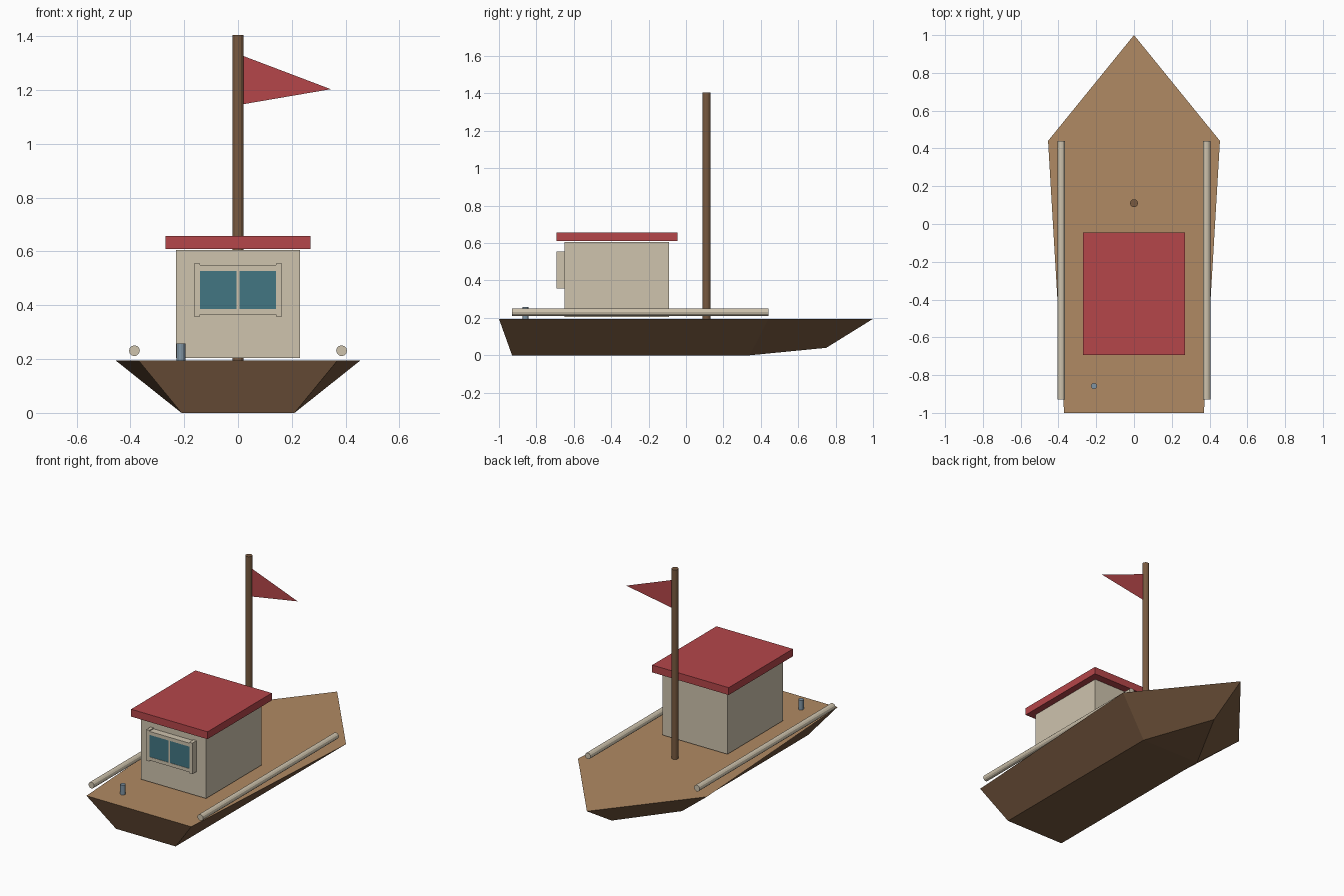
import bpy, bmesh
from mathutils import Matrix, Vector

if "Cube" in bpy.data.objects:
    bpy.data.objects.remove(bpy.data.objects["Cube"])


def material(name, rgb):
    m = bpy.data.materials.new(name)
    m.diffuse_color = (*rgb, 1)
    m.use_nodes = True
    m.node_tree.nodes["Principled BSDF"].inputs["Base Color"].default_value = m.diffuse_color
    return m


HULL = material("dark_wood", (0.188, 0.102, 0.051))
DECK = material("deck_wood", (0.434, 0.254, 0.125))
CREAM = material("cream_paint", (0.62, 0.546, 0.42))
RED = material("red_paint", (0.462, 0.061, 0.068))
GLASS = material("teal_glass", (0.055, 0.18, 0.223))
STEEL = material("steel", (0.22, 0.30, 0.37))


def finish(name, bm, *mats):
    me = bpy.data.meshes.new(name)
    bm.to_mesh(me)
    bm.free()
    for m in mats:
        me.materials.append(m)
    ob = bpy.data.objects.new(name, me)
    bpy.context.collection.objects.link(ob)
    return ob


def box(name, x, y, z, mat):
    """Box from (min, max) ranges on each axis."""
    bm = bmesh.new()
    bmesh.ops.create_cube(bm, size=1)
    for v in bm.verts:
        v.co = [r[0] if c < 0 else r[1] for r, c in zip((x, y, z), v.co)]
    return finish(name, bm, mat)


def rod(name, a, b, r, mat, sides=12):
    """Flat-sided cylinder from point a to point b."""
    a, b = Vector(a), Vector(b)
    d = b - a
    rot = d.to_track_quat('Z', 'Y').to_matrix().to_4x4()
    bm = bmesh.new()
    bmesh.ops.create_cone(bm, cap_ends=True, segments=sides, radius1=r, radius2=r,
                          depth=d.length, matrix=Matrix.Translation((a + b) / 2) @ rot)
    return finish(name, bm, mat)


# Hull: five-sided deck outline tapering to a narrower bottom
D = 0.195
top = [(-0.37, -1, D), (0.37, -1, D), (0.455, 0.44, D), (0, 1, D), (-0.455, 0.44, D)]
low = [(-0.21, -0.93, 0), (0.21, -0.93, 0), (0.21, 0.34, 0), (0, 0.75, 0.04), (-0.21, 0.34, 0)]
bm = bmesh.new()
t = [bm.verts.new(p) for p in top]
l = [bm.verts.new(p) for p in low]
deck = bm.faces.new(t)
deck.material_index = 1
for i in range(5):
    j = (i + 1) % 5
    bm.faces.new((l[i], l[j], t[j], t[i]))
bm.faces.new((l[4], l[2], l[1], l[0]))
bm.faces.new((l[4], l[3], l[2]))
bmesh.ops.recalc_face_normals(bm, faces=bm.faces)
finish("hull", bm, HULL, DECK)

# Cabin and roof
box("cabin", (-0.23, 0.23), (-0.65, -0.09), (0.204, 0.606), CREAM)
box("cabin_roof", (-0.27, 0.27), (-0.693, -0.045), (0.61, 0.657), RED)

# Window: two panes, uprights, rails and a thin mullion
F = (-0.693, -0.65)
for s, side in ((-1, "left"), (1, "right")):
    box(f"window_upright_{side}", sorted((s * 0.141, s * 0.163)), F, (0.358, 0.556), CREAM)
    box(f"window_pane_{side}", sorted((s * 0.004, s * 0.143)), (-0.691, -0.66), (0.385, 0.53), GLASS)
box("window_top", (-0.142, 0.142), F, (0.528, 0.55), CREAM)
box("window_sill", (-0.142, 0.142), F, (0.365, 0.387), CREAM)
box("window_mullion", (-0.005, 0.005), F, (0.387, 0.528), CREAM)

# Mast and pennant
rod("mast", (0, 0.11, D), (0, 0.11, 1.405), 0.021, HULL)
bm = bmesh.new()
bm.faces.new([bm.verts.new(p) for p in
              ((0.018, 0.11, 1.147), (0.345, 0.11, 1.203), (0.018, 0.11, 1.327))])
finish("pennant", bm, RED)

# Side rails and mooring post
for s, side in ((-1, "left"), (1, "right")):
    rod(f"side_rail_{side}", (s * 0.385, -0.93, 0.231), (s * 0.385, 0.44, 0.231), 0.02, CREAM)
rod("mooring_post", (-0.212, -0.858, D), (-0.212, -0.858, 0.257), 0.016, STEEL)
